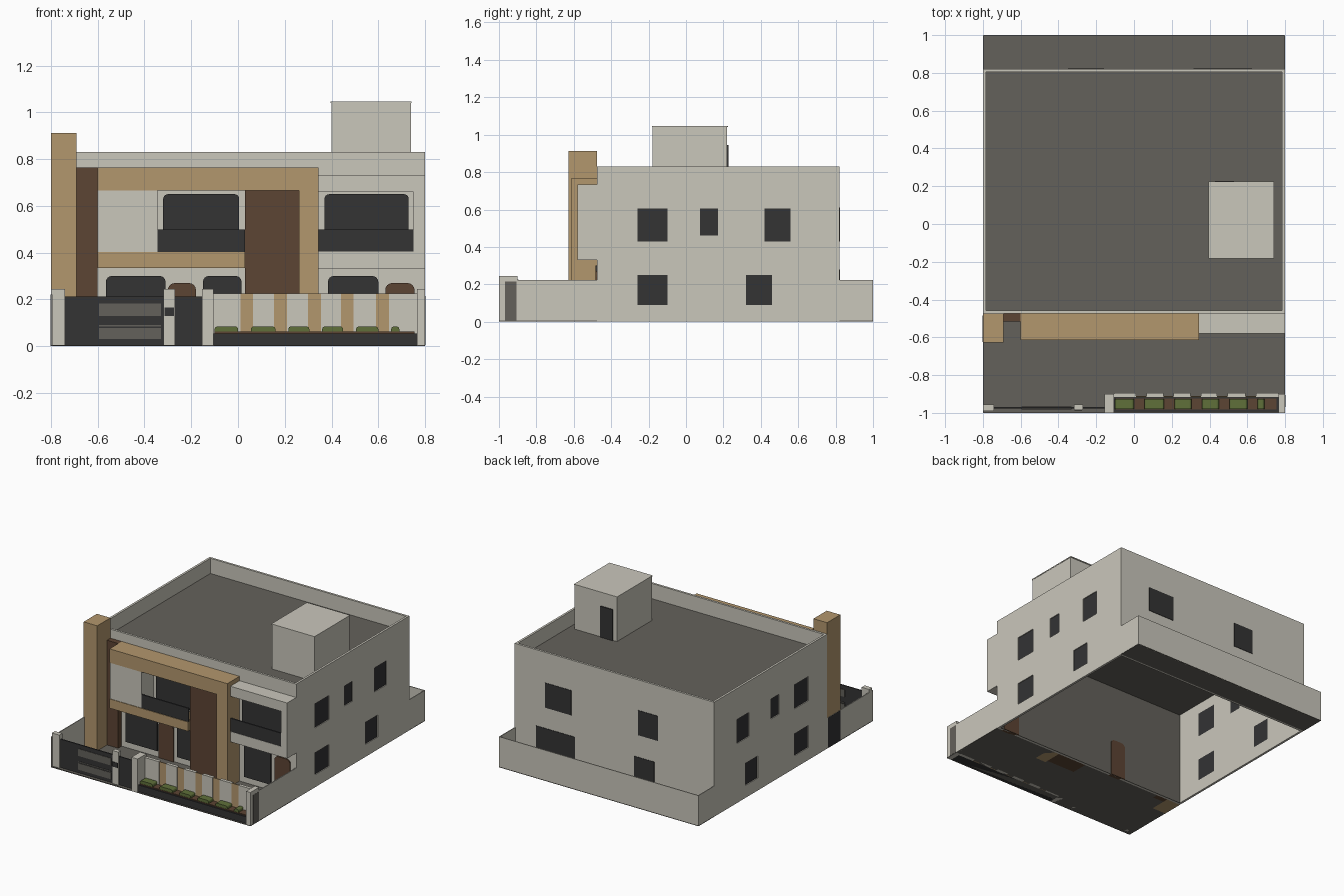
import bpy, bmesh
from mathutils import Vector

if "Cube" in bpy.data.objects:
    bpy.data.objects.remove(bpy.data.objects["Cube"])


def material(name, r, g, b):
    m = bpy.data.materials.new(name)
    m.use_nodes = True
    m.diffuse_color = (r, g, b, 1)
    m.node_tree.nodes["Principled BSDF"].inputs["Base Color"].default_value = (r, g, b, 1)
    return m


CREAM = material("cream plaster", .59, .57, .50)
TAN = material("tan cladding", .45, .31, .155)
BROWN = material("dark brown wood", .107, .058, .033)
DARK = material("charcoal", .033, .033, .034)
GREY = material("taupe paving", .127, .12, .104)
GREEN = material("hedge green", .115, .16, .042)


def finish(name, bm, mat):
    bmesh.ops.recalc_face_normals(bm, faces=bm.faces)
    mesh = bpy.data.meshes.new(name)
    bm.to_mesh(mesh)
    bm.free()
    mesh.materials.append(mat)
    ob = bpy.data.objects.new(name, mesh)
    bpy.context.collection.objects.link(ob)
    return ob


def box(name, mat, x, y, z, round_top=0):
    """Box from (min, max) ranges, with optional rounded upper corners."""
    bm = bmesh.new()
    bmesh.ops.create_cube(bm, size=1)
    for v in bm.verts:
        v.co = [r[0] + (c + .5) * (r[1] - r[0]) for c, r in zip(v.co, (x, y, z))]
    if round_top:
        edges = [e for e in bm.edges if all(v.co.z > z[1] - 1e-4 for v in e.verts)
                 and abs(e.verts[0].co.x - e.verts[1].co.x) < 1e-5]
        bmesh.ops.bevel(bm, geom=edges, offset=round_top, segments=4,
                        profile=.5, affect='EDGES')
    return finish(name, bm, mat)


def wall(name, mat, origin, along, length, height, depth, holes):
    """Upright wall with rectangular openings (u0, u1, z0, z1)."""
    us = sorted({0, length, *[u for h in holes for u in h[:2]]})
    zs = sorted({0, height, *[z for h in holes for z in h[2:]]})
    bm = bmesh.new()
    for u0, u1 in zip(us, us[1:]):
        for z0, z1 in zip(zs, zs[1:]):
            cu, cz = (u0 + u1) / 2, (z0 + z1) / 2
            if not any(h[0] < cu < h[1] and h[2] < cz < h[3] for h in holes):
                bm.faces.new([bm.verts.new(Vector(origin) + Vector(along) * u + Vector((0, 0, z)))
                              for u, z in ((u0, z0), (u1, z0), (u1, z1), (u0, z1))])
    bmesh.ops.remove_doubles(bm, verts=bm.verts, dist=1e-5)
    ext = bmesh.ops.extrude_face_region(bm, geom=bm.faces[:], use_keep_orig=True)
    bmesh.ops.translate(bm, vec=depth,
                        verts=[g for g in ext["geom"] if isinstance(g, bmesh.types.BMVert)])
    return finish(name, bm, mat)


# House shell, open underneath
X, FRONT, BACK, TOP, T = .8, -.475, .82, .83, .016
side_windows = [(-.26, -.10, .43, .605), (.075, .17, .46, .605), (.42, .56, .43, .605),
                (-.26, -.10, .09, .25), (.32, .46, .09, .25)]
back_windows = [(.345, .555, .43, .61), (-.35, -.19, .43, .61),
                (.315, .625, .09, .28), (-.32, -.16, .09, .27)]
for s, side in ((1, "left"), (-1, "right")):
    wall(side + "_wall", CREAM, (s * X, FRONT, 0), (0, 1, 0), BACK - FRONT, TOP, (-s * T, 0, 0),
         [(a - FRONT, b - FRONT, c, d) for a, b, c, d in side_windows])
    for a, b, c, d in side_windows:
        box(side + "_window", DARK, sorted((s * (X - .006), s * (X - T))), (a, b), (c, d))
wall("back_wall", CREAM, (-X + T, BACK, 0), (1, 0, 0), 2 * (X - T), TOP, (0, -T, 0),
     [(a + X - T, b + X - T, c, d) for a, b, c, d in back_windows])
for a, b, c, d in back_windows:
    box("back_window", DARK, (a, b), (BACK - T, BACK + .003), (c, d))
inner = (-X + T, X - T)
box("front_wall", CREAM, inner, (FRONT, FRONT + T), (0, TOP))
box("front_wall_lining", GREY, inner, (FRONT + T, FRONT + T + .003), (0, .68))
box("roof_slab", GREY, inner, (FRONT + T, BACK - T), (.68, .72))

# Stair room on the roof
box("stair_room", CREAM, (.4, .74), (-.18, .22), (.72, 1.04))
box("stair_room_roof", CREAM, (.395, .742), (-.183, .225), (1.04, 1.047))
box("stair_room_door", DARK, (.43, .53), (.22, .227), (.72, .945))

# Yards and boundary walls
box("front_yard", GREY, (-X, X), (-1, FRONT), (0, .006))
box("back_yard", GREY, (-X, X), (BACK, 1), (0, .006))
for ys in ((-1, FRONT), (BACK, 1)):
    for s in (1, -1):
        box("boundary_side", CREAM, sorted((s * X, s * (X - .006))), ys, (0, .222))
box("boundary_back", CREAM, (-X, X), (.994, 1), (0, .222))
box("boundary_panel", DARK, (-X - .001, -X), (-.625, -.485), (0, .22))
box("pillar_panel", GREY, (X, X + .001), (-.968, -.906), (.005, .215))

# Tan frame and brown panels of the facade
PORCH = -.615
box("tower_pillar", TAN, (-X + .001, -.69), (-.627, FRONT), (0, .912))
box("recessed_panel", BROWN, (-.69, -.6), (-.515, FRONT), (0, .765))
box("frame_top", TAN, (-.6, .345), (PORCH, FRONT), (.665, .765))
box("frame_leg", TAN, (.26, .345), (PORCH, FRONT), (0, .665))
box("frame_sill", TAN, (-.6, .03), (PORCH, FRONT), (.335, .402))
box("tall_panel", BROWN, (.03, .26), (-.595, FRONT), (0, .665))
box("balcony_block", CREAM, (-.6, -.345), (PORCH + .004, FRONT), (.402, .665))

# Left balcony opening and railing
box("balcony_window", DARK, (-.32, .005), (FRONT - .008, FRONT), (.42, .65), .02)
box("balcony_rail", DARK, (-.345, .03), (PORCH + .004, PORCH + .014), (.402, .5))

# Right bay with its balcony
BAY = -.58
box("bay_floor", CREAM, (.345, X), (BAY, FRONT), (.33, .405))
box("bay_canopy", CREAM, (.345, X), (BAY, FRONT), (.66, .733))
box("bay_cheek", CREAM, (.75, X), (BAY, FRONT), (.405, .66))
box("bay_window", DARK, (.37, .73), (FRONT - .008, FRONT), (.42, .65), .02)
box("bay_rail", DARK, (.345, .75), (BAY + .002, BAY + .012), (.405, .5))

# Ground floor windows and doors
for a, b in ((-.565, -.31), (-.15, .015), (.385, .6)):
    box("ground_window", DARK, (a, b), (FRONT - .008, FRONT), (.05, .3), .025)
for a, b in ((-.3, -.18), (.63, .755)):
    box("door", BROWN, (a, b), (FRONT - .008, FRONT + T + .008), (0, .27), .03)

# Gates and gate posts
for name, xs, ys in (("end_post", (-X, -.74), (-.99, -.955)),
                     ("gate_post", (-.318, -.27), (-.985, -.955)),
                     ("inner_post", (-.155, -.105), (-1, -.9)),
                     ("corner_post", (.765, X), (-1, -.9))):
    box(name, CREAM, xs, ys, (0, .245))
box("letter_slot", DARK, (-.314, -.274), (-.988, -.985), (.13, .165))
box("main_gate", DARK, (-.74, -.318), (-.978, -.97), (0, .212))
box("small_gate", DARK, (-.27, -.155), (-.978, -.97), (0, .212))
for z in ((.13, .182), (.085, .09), (.03, .078)):
    for ys in ((-.981, -.978), (-.97, -.967)):
        box("gate_slat", GREY, (-.595, -.33), ys, z)

# Striped garden wall behind the planter
stripes = (.01, .155, .3, .44, .59)
start = -.105
for s in stripes:
    box("garden_wall", CREAM, (start, s), (-.918, -.895), (0, .225))
    box("tan_stripe", TAN, (s, s + .055), (-.916, -.91), (0, .225))
    start = s + .055
box("garden_wall", CREAM, (start, .765), (-.918, -.895), (0, .225))

# Planter with hedge clumps
box("planter", DARK, (-.11, .765), (-.992, -.918), (0, .055))
box("planter_soil", BROWN, (-.1, .755), (-.982, -.924), (.055, .062))
start = -.1
for s in (.0, .16, .305, .45, .6):
    box("hedge", GREEN, (start, s), (-.98, -.926), (.055, .084), .012)
    start = s + .055
box("hedge", GREEN, (start, .69), (-.98, -.926), (.055, .084), .012)
